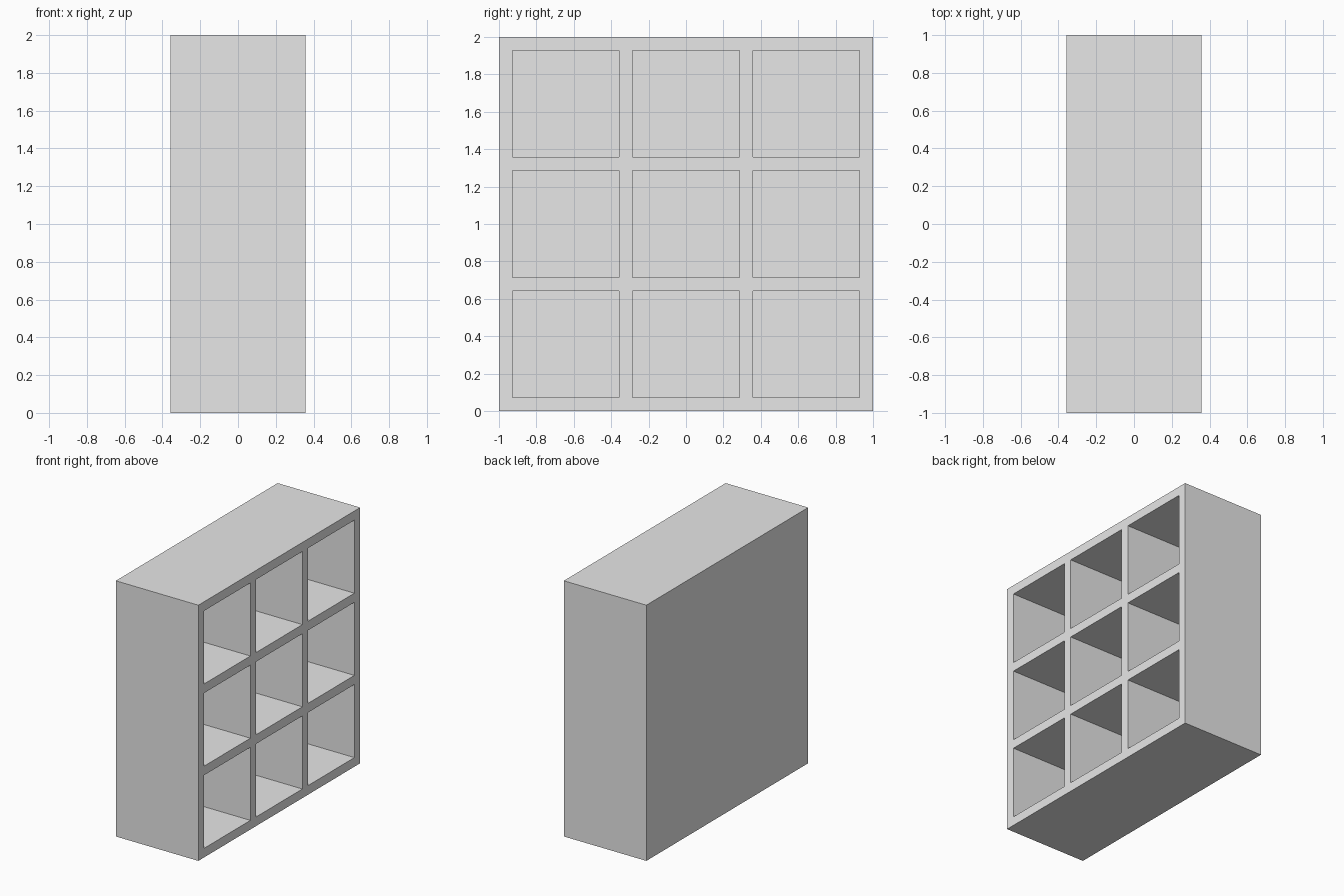
import bpy
import bmesh
from mathutils import Matrix, Vector

default_cube = bpy.data.objects.get("Cube")
if default_cube:
    bpy.data.objects.remove(default_cube, do_unlink=True)

# Proportions: board thickness, square cell size, depth
BOARD = 1 / 14
CELL = 8 * BOARD
DEPTH = 10 * BOARD
CELLS = 3
PITCH = CELL + BOARD

grey = bpy.data.materials.new("light_grey")
grey.use_nodes = True
colour = (0.8, 0.8, 0.8, 1)
grey.diffuse_color = colour
grey.node_tree.nodes["Principled BSDF"].inputs["Base Color"].default_value = colour

# Solid cabinet block, standing on the ground
bm = bmesh.new()
bmesh.ops.create_cube(bm, size=1, matrix=Matrix.Translation((0, 0, 1))
                      @ Matrix.Diagonal((DEPTH, 2, 2, 1)))

# Score the board edges across the block
for i in range(CELLS):
    for edge in (i * PITCH + BOARD, (i + 1) * PITCH):
        for point, normal in (((0, edge - 1, 0), (0, 1, 0)), ((0, 0, edge), (0, 0, 1))):
            bmesh.ops.bisect_plane(bm, geom=bm.verts[:] + bm.edges[:] + bm.faces[:],
                                   plane_co=point, plane_no=normal)

# Push each open cell in, leaving a back panel one board thick
open_cells = [f for f in bm.faces if f.normal.x > 0.9
              and abs(f.calc_area() - CELL * CELL) < 0.01]
pushed = bmesh.ops.extrude_discrete_faces(bm, faces=open_cells)["faces"]
for face in pushed:
    rim = face.verts[:]
    floor = Vector((BOARD - DEPTH, 0, 0))
    bmesh.ops.translate(bm, verts=rim, vec=floor)

# Merge the scored strips back into clean flat faces
bmesh.ops.dissolve_limit(bm, angle_limit=0.01, verts=bm.verts[:], edges=bm.edges[:])
bmesh.ops.recalc_face_normals(bm, faces=bm.faces[:])

mesh = bpy.data.meshes.new("cube_shelf")
bm.to_mesh(mesh)
bm.free()
mesh.materials.append(grey)
shelf = bpy.data.objects.new("cube_shelf", mesh)
bpy.context.scene.collection.objects.link(shelf)
